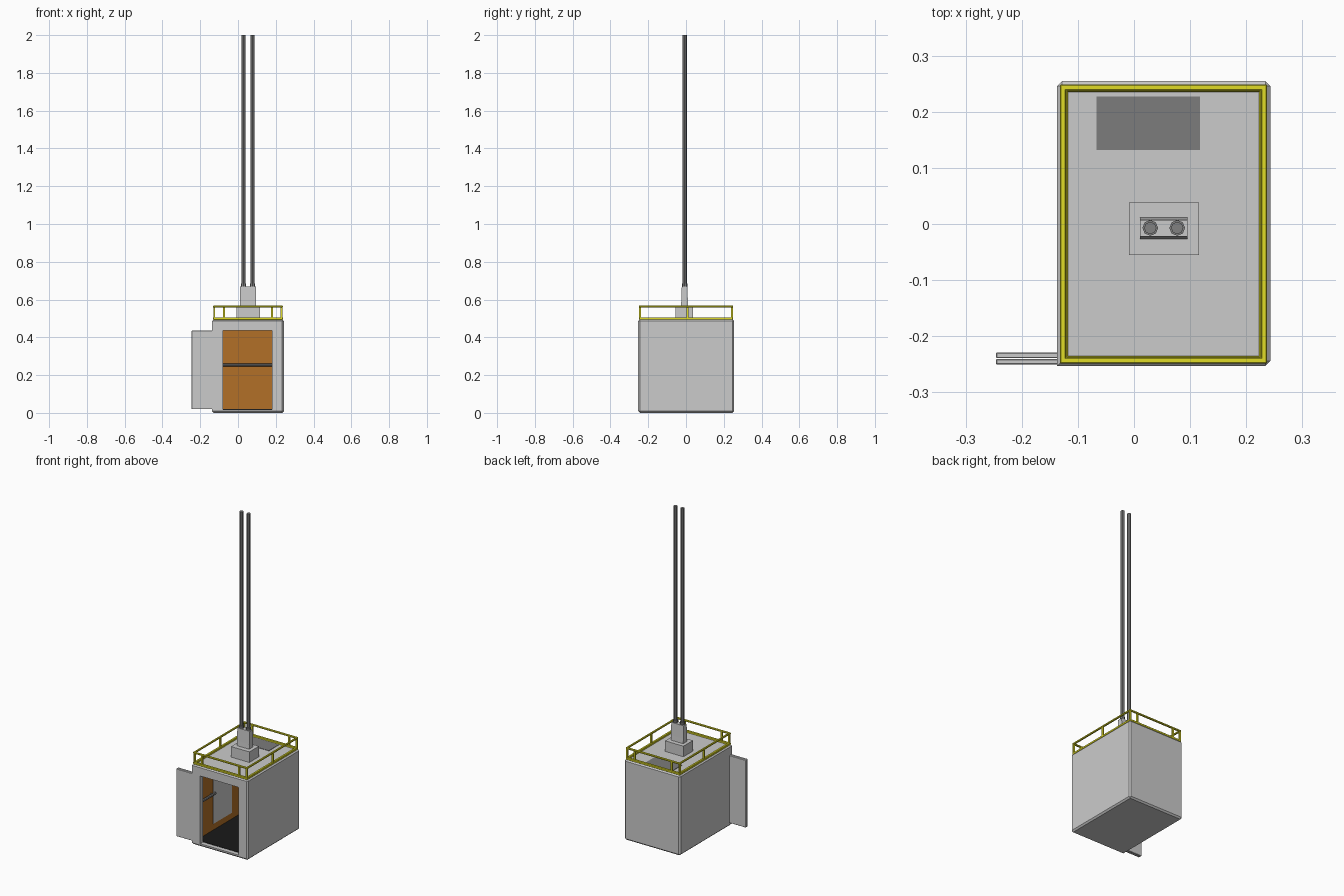
import bpy, bmesh, math
from mathutils import Vector

if "Cube" in bpy.data.objects:
    bpy.data.objects.remove(bpy.data.objects["Cube"])


def mat(name, r, g, b):
    m = bpy.data.materials.new(name)
    m.diffuse_color = (r, g, b, 1)
    m.use_nodes = True
    m.node_tree.nodes["Principled BSDF"].inputs["Base Color"].default_value = m.diffuse_color
    return m


YELLOW = mat("safety_yellow", 0.75, 0.72, 0.02)
WOOD = mat("wood_brown", 0.45, 0.16, 0.02)
BLACK = mat("floor_black", 0.01, 0.01, 0.01)
DARK = mat("dark_grey", 0.2, 0.2, 0.2)
CABLE = mat("cable_grey", 0.22, 0.22, 0.22)


def finish(name, bm, material=None):
    me = bpy.data.meshes.new(name)
    bm.to_mesh(me)
    bm.free()
    ob = bpy.data.objects.new(name, me)
    bpy.context.collection.objects.link(ob)
    if material:
        me.materials.append(material)
    return ob


def box(name, x0, x1, y0, y1, z0, z1, material=None, bevel=0, keep=None, taper=1):
    """Axis-aligned box; keep(a, b) picks edges to chamfer, taper scales the top in y."""
    bm = bmesh.new()
    bmesh.ops.create_cube(bm, size=1)
    cy = (y0 + y1) / 2
    for v in bm.verts:
        t = taper if v.co.z > 0 else 1
        v.co = Vector(((x0 + x1) / 2 + v.co.x * (x1 - x0), cy + v.co.y * (y1 - y0) * t,
                       (z0 + z1) / 2 + v.co.z * (z1 - z0)))
    if bevel:
        edges = [e for e in bm.edges if keep is None or keep(e.verts[0].co, e.verts[1].co)]
        bmesh.ops.bevel(bm, geom=edges, offset=bevel, segments=1, affect='EDGES')
    return finish(name, bm, material)


def rod(name, a, b, r, material=None, sides=8):
    a, b = Vector(a), Vector(b)
    bm = bmesh.new()
    bmesh.ops.create_cone(bm, cap_ends=True, segments=sides, radius1=r, radius2=r, depth=(b - a).length)
    q = (b - a).to_track_quat('Z', 'Y')
    for v in bm.verts:
        v.co = q @ v.co + (a + b) / 2
    return finish(name, bm, material)


def cut(target, *bounds):
    cutter = box("cutter", *bounds)
    cutter.hide_render = True
    mod = target.modifiers.new("cut", 'BOOLEAN')
    mod.operation = 'DIFFERENCE'
    mod.solver = 'EXACT'
    mod.object = cutter
    bpy.context.view_layer.objects.active = target
    bpy.ops.object.modifier_apply(modifier=mod.name)
    bpy.data.objects.remove(cutter)


# Cabin shell: chamfered box, square at the door-side corner, hollowed out
X0, X1, Y0, Y1, TOP = -0.137, 0.243, -0.253, 0.255, 0.495
corner = lambda a, b: not (abs(a.x - b.x) < 1e-4 and abs(a.y - b.y) < 1e-4
                           and a.x < 0 and a.y < 0)
shell = box("cabin_shell", X0, X1, Y0, Y1, 0, TOP, bevel=0.009, keep=corner)
cut(shell, -0.128, 0.233, -0.225, 0.245, 0.012, 0.475)
cut(shell, -0.08, 0.18, -0.30, -0.20, 0.018, 0.435)

# Interior lining, floor and skirting
box("left_lining", -0.129, -0.122, -0.225, 0.245, 0.012, 0.475, WOOD)
box("right_lining", 0.227, 0.234, -0.225, 0.245, 0.012, 0.475, WOOD)
box("back_lining", -0.129, 0.234, 0.238, 0.246, 0.012, 0.475, WOOD)
box("cabin_floor", -0.129, 0.234, -0.226, 0.246, 0.01, 0.02, BLACK)
box("back_skirting", -0.122, 0.227, 0.235, 0.239, 0.02, 0.038, WOOD)

# Wall mirror and handrails
box("wall_mirror", -0.123, -0.118, -0.07, 0.11, 0.06, 0.41)
rod("back_handrail", (-0.105, 0.222, 0.253), (0.21, 0.222, 0.253), 0.008, CABLE)
for x in (-0.06, 0.165):
    rod("back_rail_bracket", (x, 0.24, 0.253), (x, 0.222, 0.253), 0.004, CABLE, 6)
rod("left_handrail", (-0.105, -0.2, 0.253), (-0.105, -0.07, 0.253), 0.008, CABLE)
rod("right_handrail", (0.21, -0.2, 0.253), (0.21, 0.222, 0.253), 0.008, CABLE)
for y in (-0.18, -0.09):
    rod("left_rail_bracket", (-0.124, y, 0.253), (-0.105, y, 0.253), 0.004, CABLE, 6)
    rod("right_rail_bracket", (0.229, y, 0.253), (0.21, y, 0.253), 0.004, CABLE, 6)

# Sliding door leaves, parked open on the left
for name, y in (("outer_door", -0.2505), ("inner_door", -0.239)):
    box(name, -0.246, -0.081, y, y + 0.01, 0.02, 0.435, bevel=0.0015)

# Roof hatch
box("roof_hatch", -0.067, 0.118, 0.132, 0.227, TOP - 0.01, TOP + 0.002, DARK)

# Roof guard rail: two rings and posts
RX0, RX1, RY = -0.132, 0.237, 0.249
for label, z0, z1, w in (("kick", TOP - 0.002, TOP + 0.011, 0.014), ("top", 0.558, 0.568, 0.011)):
    for s in (-1, 1):
        ya, yb = sorted((s * RY, s * (RY - w)))
        box(label + "_rail_end", RX0, RX1, ya, yb, z0, z1, YELLOW, bevel=0.002)
    box(label + "_rail_left", RX0, RX0 + w, -RY, RY, z0, z1, YELLOW, bevel=0.002)
    box(label + "_rail_right", RX1 - w, RX1, -RY, RY, z0, z1, YELLOW, bevel=0.002)
posts = [(x, s * 0.243) for x in (-0.126, -0.074, 0.179, 0.231) for s in (-1, 1)]
posts += [(-0.126, 0.008), (0.231, 0.008)]
for x, y in posts:
    box("guard_post", x - 0.005, x + 0.005, y - 0.005, y + 0.005, TOP, 0.562, YELLOW)

# Cable hitch on the roof
box("hitch_base", -0.009, 0.116, -0.055, 0.038, TOP - 0.005, 0.56)
box("hitch_lower_block", 0.011, 0.095, -0.027, 0.012, 0.555, 0.59, taper=0.9)
box("hitch_upper_block", 0.011, 0.095, -0.025, 0.010, 0.59, 0.668, taper=0.85)
for x in (0.029, 0.077):
    rod("cable_collar", (x, -0.007, 0.665), (x, -0.007, 0.685), 0.014, CABLE)
    rod("hoist_cable", (x, -0.007, 0.68), (x, -0.007, 2.0), 0.011, CABLE)
